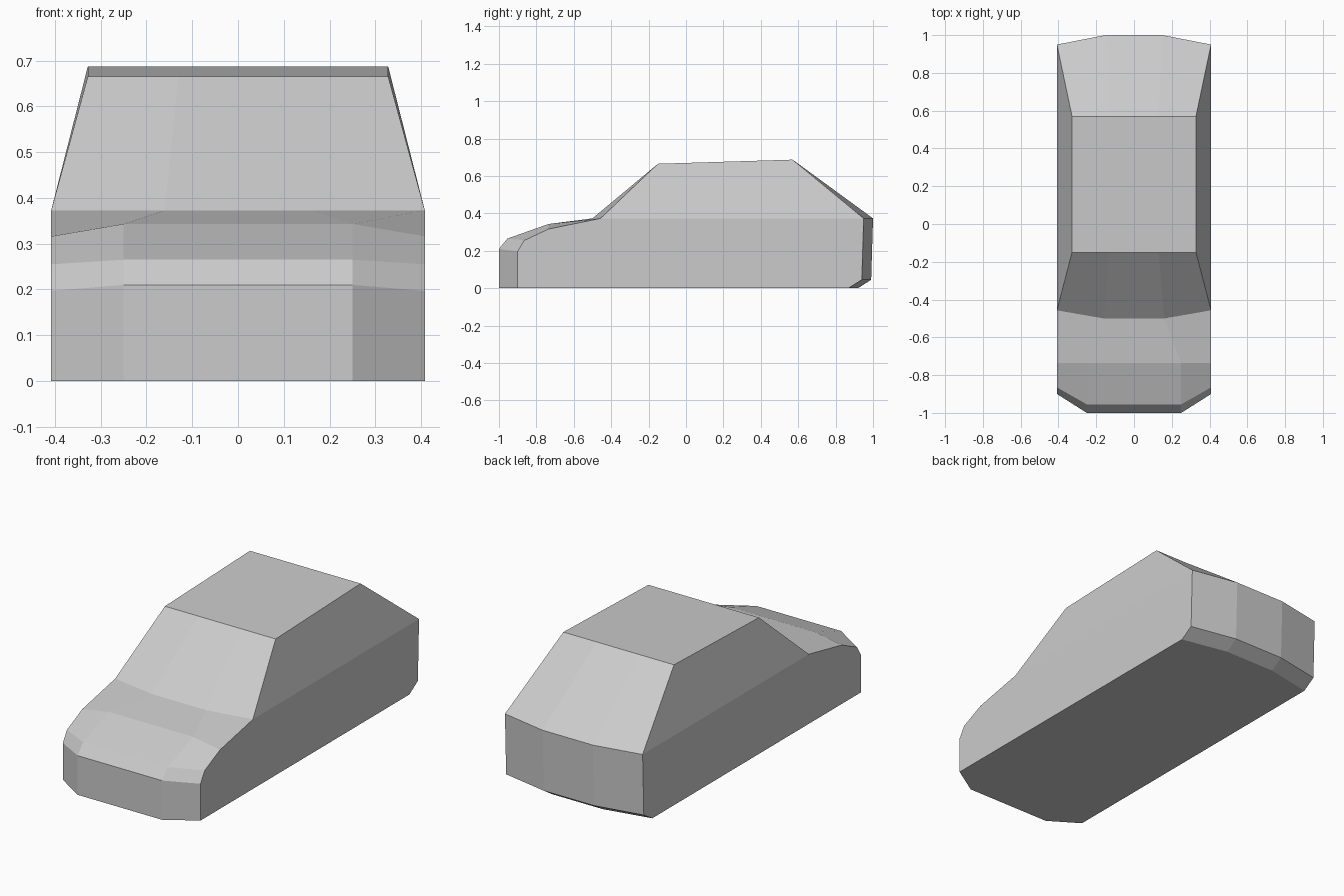
import bpy, bmesh

# Profile stations running from front underside over the roof to rear underside:
# (inner x, inner y, inner z, outer x, outer y, outer z)
STATIONS = [
    (0.25, -1.00, 0.0, 0.408, -0.90, 0.0),       # front sill
    (0.25, -1.00, 0.21, 0.408, -0.90, 0.197),    # nose
    (0.25, -0.955, 0.265, 0.408, -0.865, 0.255), # bonnet lip
    (0.25, -0.735, 0.343, 0.408, -0.735, 0.316), # bonnet
    (0.16, -0.50, 0.373, 0.408, -0.457, 0.373),  # windscreen base
    (0.13, -0.15, 0.665, 0.328, -0.15, 0.665),   # roof front
    (0.13, 0.57, 0.687, 0.328, 0.57, 0.687),     # roof rear
    (0.15, 1.00, 0.373, 0.408, 0.95, 0.373),     # rear window base
    (0.15, 0.99, 0.045, 0.408, 0.94, 0.045),     # rear bumper
    (0.15, 0.92, 0.0, 0.408, 0.868, 0.0),        # rear sill
]
WAIST = [0, 1, 2, 3, 4, 7, 8, 9]  # outline of the lower side
CABIN = [4, 5, 6, 7]              # outline of the side window area

bm = bmesh.new()
rows = []
for ix, iy, iz, ox, oy, oz in STATIONS:
    rows.append([bm.verts.new(p) for p in
                 ((-ox, oy, oz), (-ix, iy, iz), (ix, iy, iz), (ox, oy, oz))])

# Skin over the top, front and back
for a, b in zip(rows, rows[1:]):
    for i in range(3):
        bm.faces.new((a[i], a[i + 1], b[i + 1], b[i]))

# Flat sides
for col in (0, 3):
    for outline in (WAIST, CABIN):
        bm.faces.new([rows[i][col] for i in outline])

# Underside
bm.faces.new(rows[0] + rows[-1][::-1])

bmesh.ops.recalc_face_normals(bm, faces=bm.faces[:])
mesh = bpy.data.meshes.new("car_body")
bm.to_mesh(mesh)
bm.free()
bpy.context.collection.objects.link(bpy.data.objects.new("car_body", mesh))
